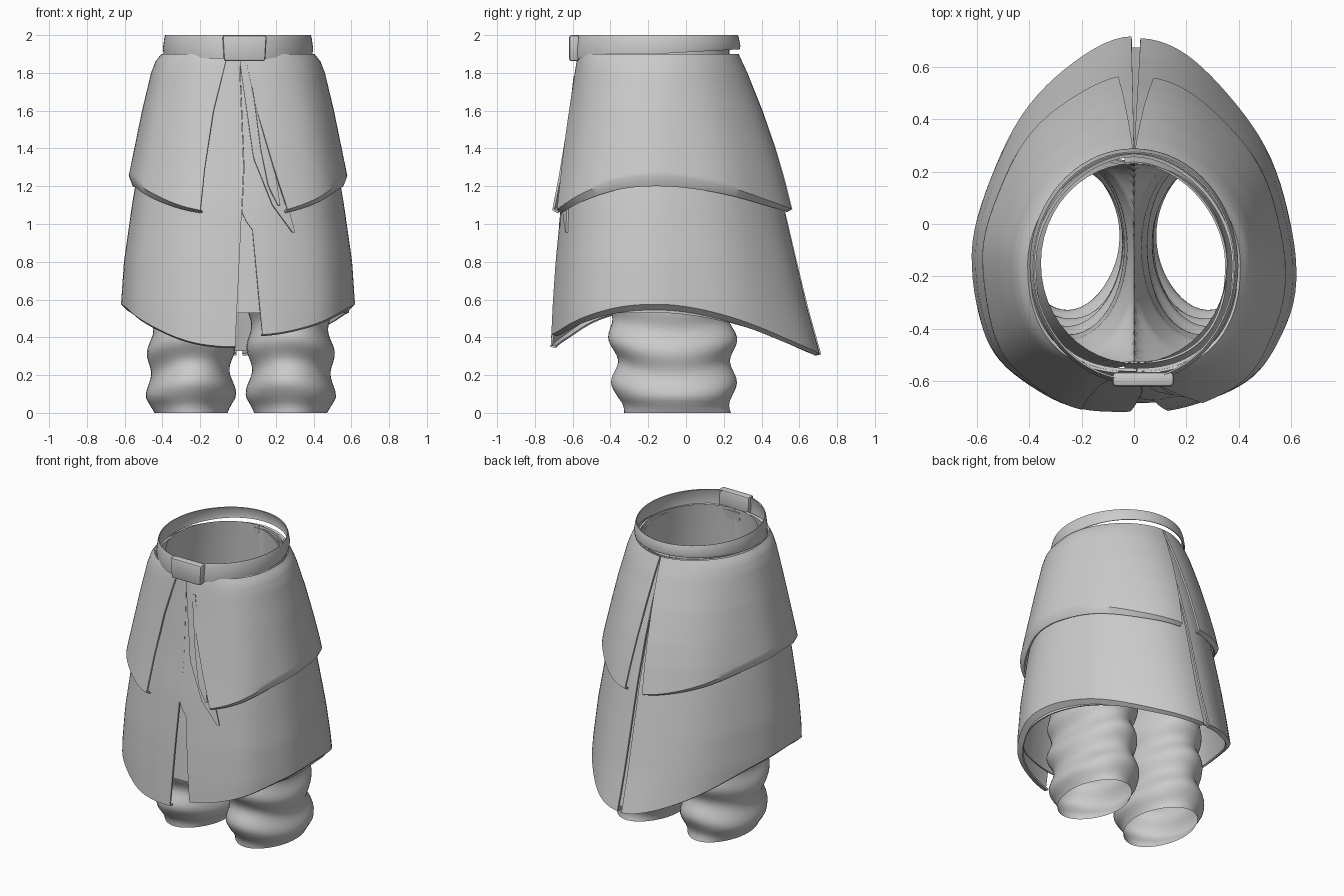
import bpy, bmesh
from math import sin, cos, pi, asin, exp, copysign

if "Cube" in bpy.data.objects:
    bpy.data.objects.remove(bpy.data.objects["Cube"])

GREY = (0.6, 0.6, 0.6, 1)
cloth = bpy.data.materials.new("grey_cloth")
cloth.diffuse_color = GREY
cloth.use_nodes = True
cloth.node_tree.nodes["Principled BSDF"].inputs["Base Color"].default_value = GREY

CY = -0.15  # depth of the widest line of the garment


def interp(table, z):
    """Linear lookup in rows sorted by rising first value."""
    if z <= table[0][0]:
        return table[0][1:]
    for a, b in zip(table, table[1:]):
        if z <= b[0]:
            t = (z - a[0]) / (b[0] - a[0])
            return [p + (q - p) * t for p, q in zip(a[1:], b[1:])]
    return table[-1][1:]


def signed_power(v, e):
    return copysign(abs(v) ** e, v)


def finish(name, bm, thickness=0, angle=40):
    me = bpy.data.meshes.new(name)
    bm.to_mesh(me)
    bm.free()
    me.materials.append(cloth)
    ob = bpy.data.objects.new(name, me)
    bpy.context.collection.objects.link(ob)
    bpy.ops.object.select_all(action="DESELECT")
    ob.select_set(True)
    bpy.context.view_layer.objects.active = ob
    if thickness:
        mod = ob.modifiers.new("thickness", "SOLIDIFY")
        mod.thickness, mod.offset = thickness, -1
        bpy.ops.object.modifier_apply(modifier=mod.name)
    bpy.ops.object.shade_smooth_by_angle(angle=angle * pi / 180)


def skin(rows, closed=False, flip=False):
    """Surface through rows of points."""
    bm = bmesh.new()
    grid = [[bm.verts.new(p) for p in row] for row in rows]
    n = len(rows[0])
    for r, s in zip(grid, grid[1:]):
        for j in range(n if closed else n - 1):
            k = (j + 1) % n
            f = [r[j], s[j], s[k], r[k]]
            bm.faces.new(f[::-1] if flip else f)
    return bm


# Half width, front y and back y of each skirt layer by height
UPPER = [(1.07, .605, -.722, .567), (1.25, .577, -.685, .52), (1.4, .547, -.658, .475),
         (1.6, .507, -.622, .405), (1.8, .46, -.59, .325), (1.86, .437, -.58, .297),
         (1.92, .39, -.565, .27)]
LOWER = [(.3, .61, -.722, .715), (.57, .617, -.707, .64), (.8, .602, -.69, .585),
         (1.1, .56, -.66, .515), (1.4, .51, -.62, .43), (1.92, .38, -.56, .26)]
FRONT_POWER, BACK_POWER = 2.4, 1.85


def ring_point(shape, a, z, side, grow):
    """Point at angle a, from the front (0) round to the back (pi)."""
    w, front, back = interp(shape, z)
    c = cos(a)
    n = FRONT_POWER if c > 0 else BACK_POWER
    depth = CY - front if c > 0 else back - CY
    x = (w + grow) * signed_power(sin(a), 2 / n)
    return side * x, CY - (depth + grow) * signed_power(c, 2 / n), z


def edge_angle(shape, edge, z, power):
    x = interp(edge, z)[0] / interp(shape, z)[0]
    return asin(signed_power(x, power / 2))


def panel(name, side, shape, front_edge, hem, drops, back_edge=None, outer_edge=None,
          lip=0, thickness=0.012, grow=0, top=1.9, cols=48, rows=32):
    """Draped panel between two edges, each a table of x by height."""
    pts = []
    for i in range(rows + 1):
        t, row, under = i / rows, [], []
        for j in range(cols + 1):
            a, u = pi * j / cols, j / cols
            for _ in range(3):  # settle the height and angle together
                drop = drops[0] if cos(a) > 0 else drops[1]
                z = top + (hem - drop * cos(a) ** 2 - top) * t
                a0 = edge_angle(shape, front_edge, z, FRONT_POWER)
                if outer_edge:
                    a1 = edge_angle(shape, outer_edge, z, FRONT_POWER)
                else:
                    a1 = pi - edge_angle(shape, back_edge, z, BACK_POWER)
                a = a0 + (a1 - a0) * u
            swell = grow + 0.004 * sin(9 * a + side) * t
            row.append(ring_point(shape, a, z, side, swell))
            under.append(ring_point(shape, a, z - lip * (.25 + .75 * sin(a) ** 2),
                                    side, swell - .03))
        pts.append(row)
    if lip:  # hem turned inwards
        pts.append(under)
    finish(name, skin(pts, flip=side < 0), thickness)


# Lower skirt layer, split at the front and overlapping at the back
panel("lower_skirt_left", 1, LOWER,
      [(.4, .13), (.98, .075), (1.04, .02), (1.3, .032), (1.8, .012)],
      .575, (.165, .265), [(.3, .025), (1.2, .012), (1.9, 0)], lip=.03)
panel("lower_skirt_right", -1, LOWER,
      [(.35, .015), (.9, -.012), (1.3, -.03), (1.8, -.01)],
      .575, (.225, .265), [(.3, .01), (1.9, 0)], lip=.03)
panel("back_vent", 1, LOWER, [(0, -.04)], .53, (0, .2), [(0, -.04)], thickness=.008,
      grow=-.03)

# Upper skirt layer, open wide at the front
panel("upper_skirt_left", 1, UPPER, [(1.06, .27), (1.3, .19), (1.6, .10), (1.88, .04)],
      1.255, (.205, .18), [(1.07, .075), (1.5, .035), (1.9, .003)], lip=.055)
panel("upper_skirt_right", -1, UPPER, [(1.06, .20), (1.3, .175), (1.6, .13), (1.88, .06)],
      1.255, (.195, .18), [(1.07, .06), (1.5, .03), (1.9, .003)], lip=.055)

# Curved folds of cloth hanging in the front opening
panel("front_fold", 1, LOWER, [(.95, .29), (1.1, .18), (1.35, .08), (1.85, .01)],
      .98, (.03, 0), outer_edge=[(.95, .30), (1.1, .26), (1.4, .16), (1.85, .05)],
      grow=.012, cols=8)
panel("inner_fold", 1, LOWER, [(1.08, .215), (1.2, .155), (1.4, .115), (1.75, .07)],
      1.1, (0, 0), outer_edge=[(1.08, .22), (1.4, .17), (1.75, .09)],
      grow=.022, top=1.78, cols=6)

# Trousers: centre x, centre y, half width and half depth by height
LEG = [(0, .265, -.045, .205, .29), (.08, .265, -.055, .225, .31), (.5, .262, -.08, .215, .325),
       (.85, .25, -.09, .222, .35), (1.02, .22, -.12, .235, .375), (1.3, .10, -.15, .35, .40),
       (1.92, 0, -.15, .355, .38)]


def trouser_leg(name, side):
    pts = []
    for i in range(97):
        z = 1.92 * (1 - i / 96)
        cx, cy, rx, ry = interp(LEG, z)
        fade = 1 / (1 + exp((z - .65) * 14))
        row = []
        for j in range(48):
            a = 2 * pi * j / 48
            wave = sin(27 * z - 1.94 - .81 * cos(2 * a) + .3 * sin(a))
            r = 1 + fade * (.065 * wave + .015 * sin(3 * a + 14 * z))
            x = max(cx + .015 * side * fade + rx * r * sin(a), 0)
            row.append((side * x, cy - ry * r * cos(a), z))
        pts.append(row)
    bm = skin(pts, closed=True, flip=side < 0)
    # Open the space between the legs above the crotch
    inner = [f for f in bm.faces if all(abs(v.co.x) < 1e-4 for v in f.verts)]
    bmesh.ops.delete(bm, geom=inner, context="FACES")
    finish(name, bm, angle=60)


trouser_leg("left_trouser_leg", 1)
trouser_leg("right_trouser_leg", -1)

# Belt band, dipping a little at the front
belt = []
for z, grow, dip in ((2, -.005, 0), (1.985, 0, 0), (1.93, .008, .5), (1.9, .004, 1)):
    belt.append([((.39 + grow) * sin(a), -.16 - (.44 + grow) * cos(a), z - .025 * dip * cos(a))
                 for a in (2 * pi * j / 72 for j in range(72))])
finish("belt", skin(belt, closed=True), .006)

# Belt buckle, slightly off centre
bm = bmesh.new()
bmesh.ops.create_cube(bm, size=1)
for v in bm.verts:
    narrow = .93 if v.co.z < 0 else 1
    v.co = (.035 + v.co.x * .235 * narrow, -.592 + v.co.y * .055, 1.931 + v.co.z * .138)
bmesh.ops.bevel(bm, geom=bm.edges[:], offset=.014, segments=2, affect="EDGES", profile=.5)
finish("belt_buckle", bm)
